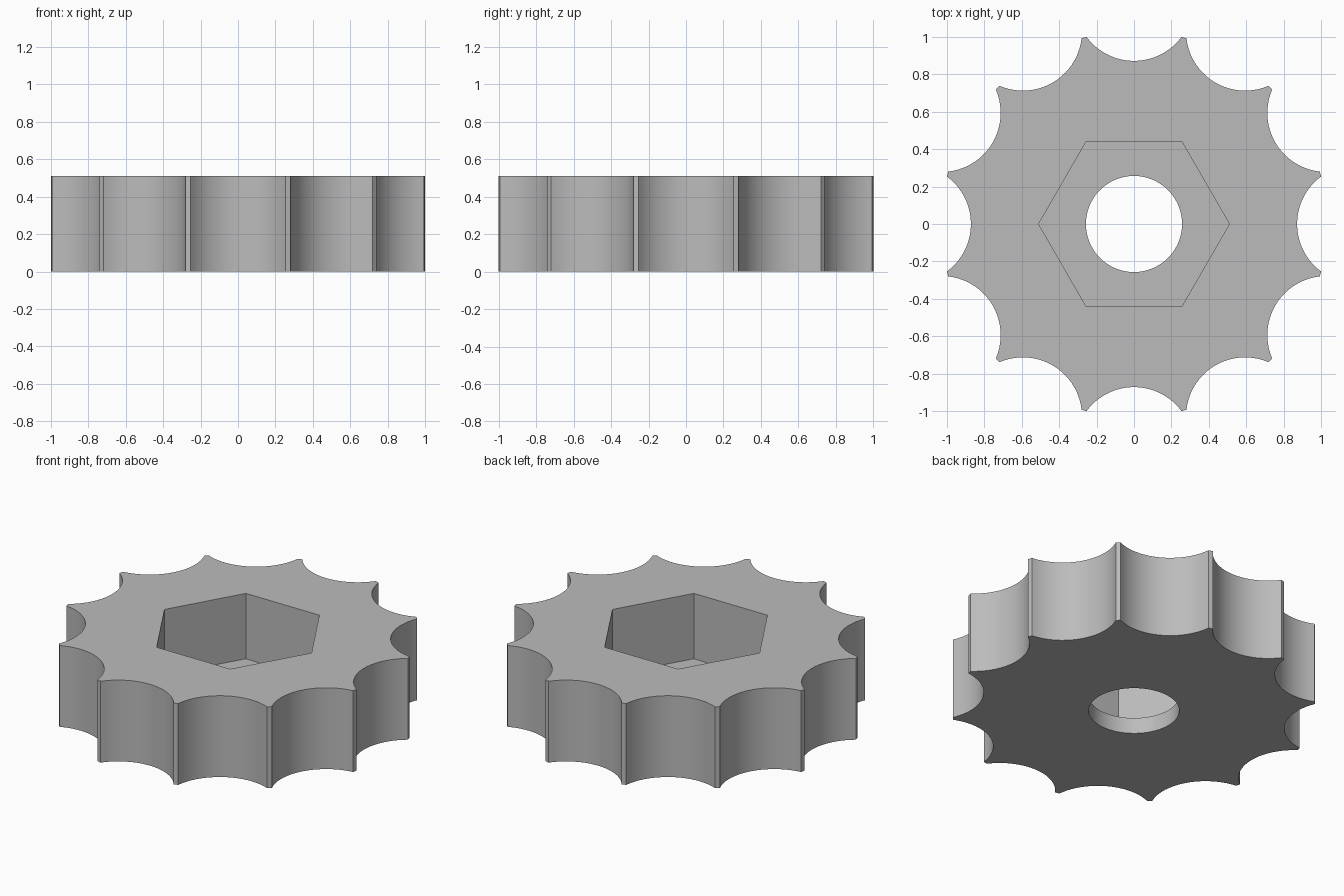
import bpy, bmesh
from math import radians, sin, cos, pi, asin, hypot

if "Cube" in bpy.data.objects:
    bpy.data.objects.remove(bpy.data.objects["Cube"])

HEIGHT, FLOOR = 0.51, 0.10        # total height, web under the hex pocket
OUTER, VALLEY = 1.032, 0.872      # tip radius, radius at the scallop bottoms
HEX_R, BORE_R = 0.51, 0.257
SCALLOPS, ARC_STEPS, BORE_STEPS = 12, 20, 64
TIP_HALF = radians(0.75)          # half the angle of each narrow tip


def circle(radius, count):
    return [(radius * cos(2 * pi * i / count), radius * sin(2 * pi * i / count))
            for i in range(count)]


def scalloped_outline():
    # Each scallop is a circular arc between two neighbouring tips
    half = pi / SCALLOPS - TIP_HALF
    chord, edge = OUTER * sin(half), OUTER * cos(half)
    sag = edge - VALLEY
    r = (chord ** 2 + sag ** 2) / (2 * sag)
    sweep = asin(chord / r)
    points = []
    for k in range(SCALLOPS):
        a = 2 * pi * k / SCALLOPS
        for i in range(ARC_STEPS + 1):
            t = sweep * (2 * i / ARC_STEPS - 1)
            x, y = VALLEY + r - r * cos(t), r * sin(t)
            points.append((x * cos(a) - y * sin(a), x * sin(a) + y * cos(a)))
    return points


bm = bmesh.new()


def ring(points, z):
    verts = [bm.verts.new((x, y, z)) for x, y in points]
    return verts, [bm.edges.new((v, verts[(i + 1) % len(verts)]))
                   for i, v in enumerate(verts)]


def wall(lower, upper):
    low, up = lower[0], upper[0]
    for i in range(len(low)):
        j = (i + 1) % len(low)
        bm.faces.new((low[i], low[j], up[j], up[i]))


def cap(outer, inner):
    bmesh.ops.triangle_fill(bm, edges=outer[1] + inner[1], use_beauty=True)


outline, hexagon, bore = scalloped_outline(), circle(HEX_R, 6), circle(BORE_R, BORE_STEPS)
base, top = ring(outline, 0), ring(outline, HEIGHT)
hex_floor, hex_top = ring(hexagon, FLOOR), ring(hexagon, HEIGHT)
bore_base, bore_top = ring(bore, 0), ring(bore, FLOOR)

# Scalloped side, hex pocket side and bore side
wall(base, top)
wall(hex_floor, hex_top)
wall(bore_base, bore_top)
# Underside, top face and pocket floor
cap(base, bore_base)
cap(top, hex_top)
cap(hex_floor, bore_top)
bmesh.ops.recalc_face_normals(bm, faces=bm.faces[:])

mesh = bpy.data.meshes.new("scalloped_knob")
bm.to_mesh(mesh)
bm.free()
knob = bpy.data.objects.new("scalloped_knob", mesh)
bpy.context.collection.objects.link(knob)

# Plain grey material
grey = bpy.data.materials.new("plain_grey")
grey.use_nodes = True
colour = (0.5, 0.5, 0.5, 1)
grey.diffuse_color = colour
grey.node_tree.nodes["Principled BSDF"].inputs["Base Color"].default_value = colour
mesh.materials.append(grey)

# Smooth curved walls, keep the rims sharp
bpy.ops.object.select_all(action="DESELECT")
knob.select_set(True)
bpy.context.view_layer.objects.active = knob
bpy.ops.object.shade_smooth_by_angle(angle=radians(30))
